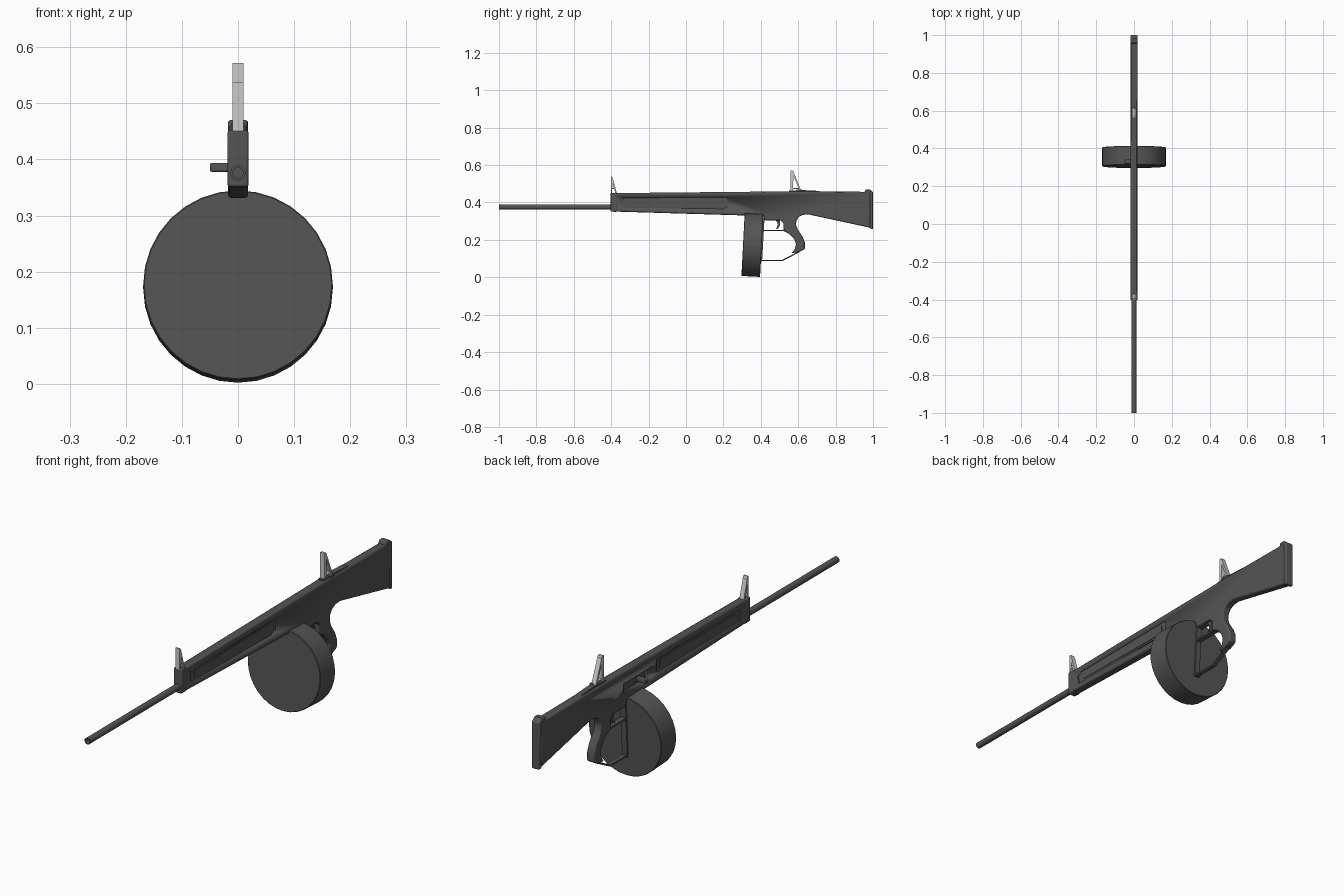
import bpy, bmesh, math
from mathutils import Vector

if "Cube" in bpy.data.objects:
    bpy.data.objects.remove(bpy.data.objects["Cube"])

dark = bpy.data.materials.new("dark_grey")
dark.diffuse_color = (0.09, 0.09, 0.09, 1)
dark.use_nodes = True
dark.node_tree.nodes["Principled BSDF"].inputs["Base Color"].default_value = dark.diffuse_color


def finish(ob, mat=dark, bevel=0, segs=2):
    if mat:
        ob.data.materials.append(mat)
    bpy.ops.object.select_all(action='DESELECT')
    ob.select_set(True)
    bpy.context.view_layer.objects.active = ob
    if bevel:
        m = ob.modifiers.new("bevel", 'BEVEL')
        m.width, m.segments, m.limit_method = bevel, segs, 'ANGLE'
        m.angle_limit = math.radians(50)
    bpy.ops.object.shade_smooth_by_angle(angle=math.radians(30))
    return ob


def profile(name, pts, x0, x1, mat=dark, bevel=0.0, segs=2):
    """Extrude a (y, z) outline from x0 to x1."""
    bm = bmesh.new()
    face = bm.faces.new([bm.verts.new((x0, y, z)) for y, z in pts])
    ext = bmesh.ops.extrude_face_region(bm, geom=[face])
    verts = [v for v in ext["geom"] if isinstance(v, bmesh.types.BMVert)]
    bmesh.ops.translate(bm, vec=(x1 - x0, 0, 0), verts=verts)
    bmesh.ops.recalc_face_normals(bm, faces=bm.faces)
    me = bpy.data.meshes.new(name)
    bm.to_mesh(me)
    bm.free()
    ob = bpy.data.objects.new(name, me)
    bpy.context.collection.objects.link(ob)
    return finish(ob, mat, bevel, segs)


def rect(y0, y1, z0, z1):
    return [(y0, z0), (y1, z0), (y1, z1), (y0, z1)]


def bar(name, a, b, thick, half, mat=dark):
    """Flat bar between two (y, z) points."""
    a, b = Vector(a), Vector(b)
    d = (b - a).normalized()
    n = Vector((-d.y, d.x)) * thick / 2
    return profile(name, [a + n, b + n, b - n, a - n], -half, half, mat)


def cut(target, cutter):
    m = target.modifiers.new("cut", 'BOOLEAN')
    m.operation, m.solver, m.object = 'DIFFERENCE', 'EXACT', cutter
    cutter.hide_render = True
    cutter.hide_set(True)
    cutter.display_type = 'WIRE'


# Body: handguard, receiver, grip and stock in one outline
W = 0.018
body = profile("body", [
    (-0.40, 0.352), (0.30, 0.331), (0.415, 0.331), (0.42, 0.305), (0.505, 0.305),
    (0.52, 0.29), (0.522, 0.247), (0.553, 0.232), (0.578, 0.205), (0.588, 0.178),
    (0.582, 0.152), (0.565, 0.13), (0.60, 0.134), (0.635, 0.15), (0.636, 0.185),
    (0.622, 0.22), (0.598, 0.255), (0.588, 0.28), (0.59, 0.303), (0.603, 0.323),
    (0.625, 0.334), (0.655, 0.336), (0.985, 0.265), (0.985, 0.457), (0.60, 0.460),
    (-0.40, 0.450)], -W, W, bevel=0.006)

# Recessed handguard panels on both sides
for s, side in ((1, "right"), (-1, "left")):
    cut(body, profile(f"panel_cutter_{side}", [
        (-0.335, 0.372), (0.205, 0.366), (0.222, 0.38), (0.222, 0.428), (-0.325, 0.424),
        (-0.342, 0.412)], s * 0.012, s * 0.03))
    profile(f"panel_rib_{side}", [
        (-0.31, 0.384), (0.195, 0.379), (0.195, 0.416), (-0.31, 0.412)],
        s * 0.010, s * 0.0145)

# Ejection port with charging handle on the left
cut(body, profile("port_cutter", rect(0.28, 0.44, 0.37, 0.408), -0.03, -0.006))
profile("bolt", rect(0.345, 0.435, 0.373, 0.402), -0.011, -0.004)
profile("charging_handle", rect(0.318, 0.342, 0.378, 0.394), -0.05, -0.004, bevel=0.003)

# Butt pad with top lug, and front end cap
profile("butt_pad", [(0.982, 0.262), (1.0, 0.258), (1.0, 0.456), (0.982, 0.47),
                     (0.96, 0.47), (0.953, 0.45), (0.982, 0.45)], -W, W, bevel=0.004)
profile("front_cap", [(-0.403, 0.351), (-0.37, 0.35), (-0.37, 0.452), (-0.403, 0.452)],
        -0.0185, 0.0185, bevel=0.004)

# Hollow barrel: spun wall section
bm = bmesh.new()
ring = [bm.verts.new((r, y, 0)) for r, y in
        ((0.009, -0.93), (0.009, -1.0), (0.0135, -1.0), (0.0135, -0.38))]
edges = [bm.edges.new(p) for p in zip(ring, ring[1:])]
edges.append(bm.edges.new((bm.verts.new((0, -0.93, 0)), ring[0])))
bmesh.ops.spin(bm, geom=ring + edges, axis=(0, 1, 0), cent=(0, 0, 0),
               angle=2 * math.pi, steps=20)
bmesh.ops.remove_doubles(bm, verts=bm.verts, dist=1e-5)
bmesh.ops.recalc_face_normals(bm, faces=bm.faces)
me = bpy.data.meshes.new("barrel")
bm.to_mesh(me)
bm.free()
barrel = bpy.data.objects.new("barrel", me)
bpy.context.collection.objects.link(barrel)
barrel.location.z = 0.376
finish(barrel)

# Drum, tilted slightly
bpy.ops.mesh.primitive_cylinder_add(
    vertices=32, radius=0.169, depth=0.10, location=(0, 0.355, 0.1735),
    rotation=(math.radians(87), 0, 0))
drum = bpy.context.object
drum.name = "drum"
finish(drum, bevel=0.002, segs=1)
profile("drum_neck", [(0.312, 0.30), (0.41, 0.30), (0.416, 0.345), (0.314, 0.345)], -0.017, 0.017)

# Guards behind the drum
bar("rear_strap", (0.402, 0.085), (0.415, 0.32), 0.010, 0.012)
bar("trigger_guard", (0.408, 0.25), (0.53, 0.25), 0.007, 0.012)
bar("lower_guard", (0.40, 0.09), (0.516, 0.09), 0.007, 0.009)
bar("lower_guard_rise", (0.513, 0.089), (0.605, 0.137), 0.007, 0.009)
profile("trigger", [(0.478, 0.31), (0.502, 0.31), (0.503, 0.28), (0.494, 0.262),
                    (0.48, 0.257), (0.487, 0.27), (0.491, 0.285)], -0.006, 0.006)

# Sights: upright post, sloping strut and cross tie
for name, y, top, w, run in (("front_sight", -0.402, 0.538, 0.009, 0.034),
                             ("rear_sight", 0.56, 0.572, 0.015, 0.062)):
    profile(name + "_post", [(y, 0.445), (y + w * 0.7, 0.445), (y + w, top - 0.025),
                             (y + w, top - 0.006), (y + w * 0.7, top), (y, top)],
            -0.010, 0.010, None)
    bar(name + "_strut", (y + w * 0.8, top - 0.012), (y + run - 0.005, 0.448), 0.008, 0.010, None)
    bar(name + "_tie", (y + 0.002, 0.475), (y + run * 0.72, 0.475), 0.006, 0.010, None)
profile("rear_sight_base", [(0.55, 0.455), (0.72, 0.455), (0.71, 0.462), (0.63, 0.466),
                            (0.55, 0.464)], -0.012, 0.012)
profile("sight_knob", rect(0.59, 0.62, 0.458, 0.47), 0.0, 0.017, bevel=0.003)
